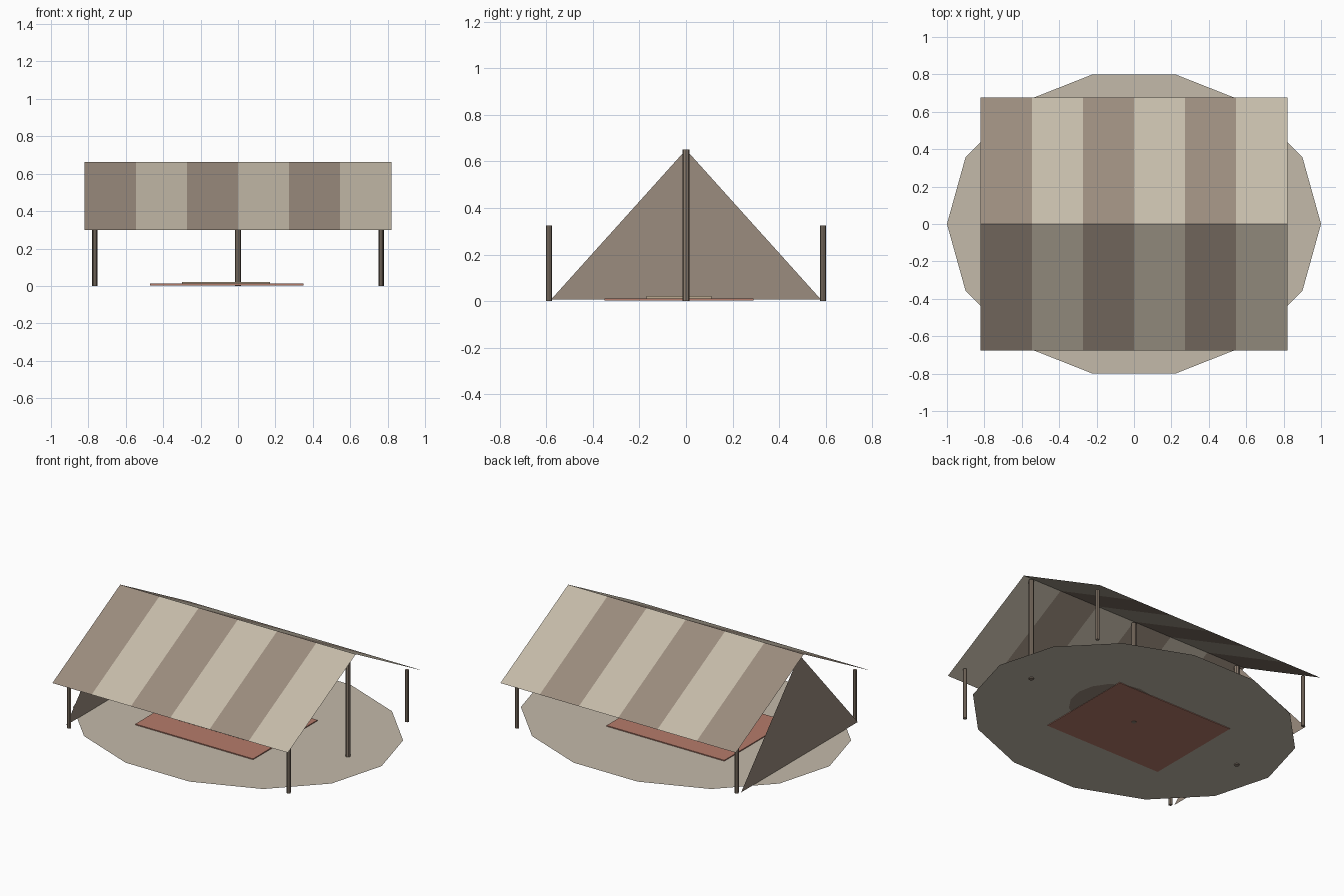
import bpy, bmesh, math
from mathutils import Matrix

cube = bpy.data.objects.get("Cube")
if cube:
    bpy.data.objects.remove(cube, do_unlink=True)


def material(name, r, g, b):
    """Flat material from an sRGB colour, stored as linear."""
    lin = [((c / 255 + 0.055) / 1.055) ** 2.4 for c in (r, g, b)] + [1.0]
    mat = bpy.data.materials.new(name)
    mat.use_nodes = True
    mat.diffuse_color = lin
    bsdf = mat.node_tree.nodes["Principled BSDF"]
    bsdf.inputs["Base Color"].default_value = lin
    bsdf.inputs["Roughness"].default_value = 0.9
    return mat


cream = material("cream canvas", 197, 187, 169)
brown = material("brown canvas", 155, 140, 126)
sand = material("sand", 196, 186, 170)
wood = material("wood", 140, 125, 111)
red = material("faded red", 182, 124, 107)
linen = material("linen", 190, 172, 146)


def add(name, bm, *mats):
    mesh = bpy.data.meshes.new(name)
    bm.to_mesh(mesh)
    bm.free()
    for mat in mats:
        mesh.materials.append(mat)
    obj = bpy.data.objects.new(name, mesh)
    bpy.context.collection.objects.link(obj)
    return obj


def disc(name, sides, rx, ry, location, mat):
    bm = bmesh.new()
    bmesh.ops.create_circle(bm, cap_ends=True, segments=sides, radius=1)
    # start with a corner on the +x axis
    first = min(bm.verts, key=lambda v: abs(math.atan2(v.co.y, v.co.x)))
    turn = -math.atan2(first.co.y, first.co.x)
    bm.transform(Matrix.Translation(location) @ Matrix.Diagonal((rx, ry, 1, 1))
                 @ Matrix.Rotation(turn, 4, "Z"))
    return add(name, bm, mat)


def slab(name, size, location, mat):
    bm = bmesh.new()
    bmesh.ops.create_cube(bm, size=1)
    bm.transform(Matrix.Translation(location) @ Matrix.Diagonal((*size, 1)))
    return add(name, bm, mat)


def pole(name, x, y, radius, height):
    bm = bmesh.new()
    bmesh.ops.create_cone(bm, cap_ends=True, segments=8, radius1=radius,
                          radius2=radius, depth=height)
    bm.transform(Matrix.Translation((x, y, height / 2)))
    return add(name, bm, wood)


# Ground sheet and the patch beneath it
disc("ground", 14, 1.0, 0.82, (0, 0, 0.006), sand)
disc("ground_patch", 16, 0.25, 0.25, (0.21, 0.06, 0.004), brown)

# Rug with a folded blanket on top
slab("rug", (0.82, 0.64, 0.01), (-0.06, -0.03, 0.007), red)
slab("blanket", (0.47, 0.28, 0.01), (-0.065, -0.03, 0.017), linen)

# Striped canvas roof: one profile swept over six stripes
HALF, STRIPES = 0.82, 6
bm = bmesh.new()
profile = [(-0.675, 0.30), (0, 0.662), (0.675, 0.30)]
rows = []
for i in range(STRIPES + 1):
    x = -HALF + 2 * HALF * i / STRIPES
    rows.append([bm.verts.new((x, y, z)) for y, z in profile])
for i in range(STRIPES):
    for j in range(2):
        a, b = rows[i], rows[i + 1]
        face = bm.faces.new((a[j], b[j], b[j + 1], a[j + 1]))
        face.material_index = i % 2
add("roof", bm, brown, cream)

# Closed end wall
bm = bmesh.new()
bm.faces.new([bm.verts.new((-0.79, y, z))
              for y, z in ((0.58, 0.006), (-0.58, 0.006), (0, 0.65))])
add("end_wall", bm, brown)

# Tall poles under the ridge, short poles at the corners
for name, x in (("right", -0.765), ("middle", 0), ("left", 0.765)):
    pole(f"ridge_pole_{name}", x, 0, 0.015, 0.65)
    if x:
        for end, y in (("front", -0.588), ("back", 0.588)):
            pole(f"corner_pole_{end}_{name}", x, y, 0.012, 0.325)
